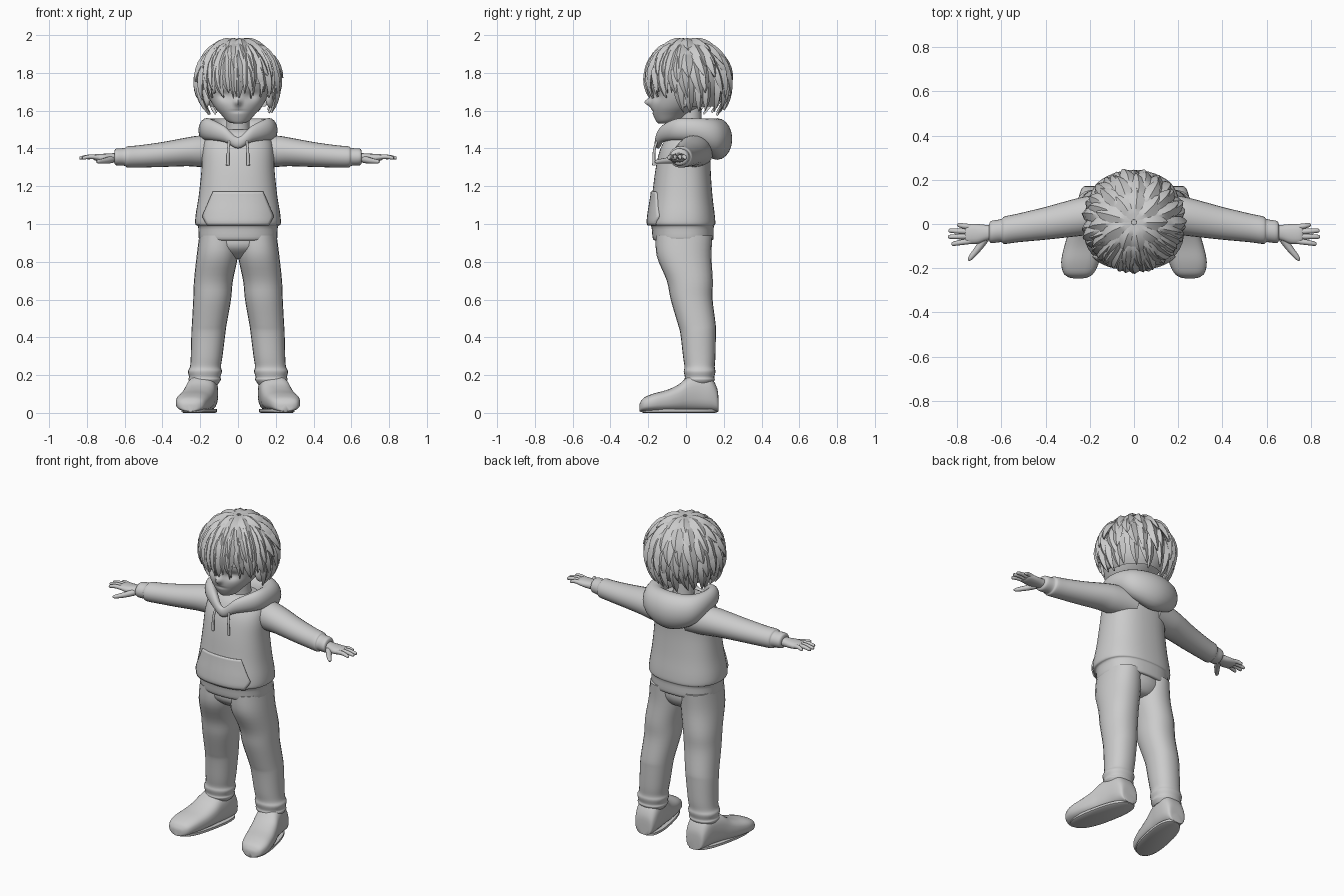
import bpy, bmesh, math, random
from mathutils import Vector

if "Cube" in bpy.data.objects:
    bpy.data.objects.remove(bpy.data.objects["Cube"])

random.seed(4)
X, Y, Z = Vector((1, 0, 0)), Vector((0, 1, 0)), Vector((0, 0, 1))
grey = bpy.data.materials.new("plain grey")
grey.diffuse_color = (0.6, 0.6, 0.6, 1)
grey.use_nodes = True
grey.node_tree.nodes["Principled BSDF"].inputs["Base Color"].default_value = grey.diffuse_color


def finish(name, bm, mirror=False, angle=50):
    bmesh.ops.recalc_face_normals(bm, faces=bm.faces)
    me = bpy.data.meshes.new(name)
    bm.to_mesh(me)
    bm.free()
    me.materials.append(grey)
    ob = bpy.data.objects.new(name, me)
    bpy.context.collection.objects.link(ob)
    bpy.ops.object.select_all(action='DESELECT')
    ob.select_set(True)
    bpy.context.view_layer.objects.active = ob
    bpy.ops.object.shade_smooth_by_angle(angle=math.radians(angle))
    if mirror:
        ob.modifiers.new("mirror", 'MIRROR').use_mirror_merge = False
    return ob


def smooth_keys(keys, sub, closed=False):
    """Catmull-Rom interpolation of key tuples."""
    n, out = len(keys), []
    for i in range(n if closed else n - 1):
        p = [keys[j % n] if closed else keys[min(max(j, 0), n - 1)] for j in range(i - 1, i + 3)]
        for k in range(sub):
            t = k / sub
            out.append(tuple(0.5 * (2 * b + (c - a) * t + (2 * a - 5 * b + 4 * c - d) * t * t
                                    + (3 * b - a - 3 * c + d) * t ** 3) for a, b, c, d in zip(*p)))
    return out if closed else out + [keys[-1]]


def loft(rings, sides=24, power=2.0, closed=False):
    """Skin superellipse rings given as (centre, u axis, v axis)."""
    bm = bmesh.new()
    rows = []
    for c, u, v in rings:
        row = []
        for k in range(sides):
            a = 2 * math.pi * k / sides
            ca, sa = math.cos(a), math.sin(a)
            p = u * math.copysign(abs(ca) ** (2 / power), ca) + v * math.copysign(abs(sa) ** (2 / power), sa)
            row.append(bm.verts.new(c + p))
        rows.append(row)
    for i in range(len(rows) if closed else len(rows) - 1):
        a, b = rows[i], rows[(i + 1) % len(rows)]
        for k in range(sides):
            m = (k + 1) % sides
            bm.faces.new((a[k], a[m], b[m], b[k]))
    if not closed:
        bm.faces.new(rows[0])
        bm.faces.new(rows[-1])
    return bm


def body(keys, u, v, sub=4, **kw):
    """Loft from keys (x, y, z, radius along u, radius along v)."""
    return loft([(Vector(k[:3]), u * k[3], v * k[4]) for k in smooth_keys(keys, sub)], **kw)


def tube(points, radii, sub=4, sides=10):
    keys = smooth_keys([(*p, r) for p, r in zip(points, radii)], sub)
    t = (Vector(points[-1]) - Vector(points[0])).normalized()
    u = t.cross(Z if abs(t.z) < 0.8 else X).normalized()
    v = t.cross(u)
    return loft([(Vector(k[:3]), u * k[3], v * k[3]) for k in keys], sides)


# Hoodie body with gathered hem
torso = finish("hoodie_body", body([
    (0, -.015, .915, .19, .14), (0, -.015, .92, .207, .16), (0, -.018, .985, .211, .165),
    (0, -.022, 1.0, .226, .177), (0, -.022, 1.05, .224, .174), (0, -.02, 1.15, .208, .16),
    (0, -.016, 1.28, .194, .147), (0, -.005, 1.38, .19, .137), (0, .01, 1.44, .178, .125),
    (0, .02, 1.48, .14, .11), (0, .02, 1.5, .09, .08)], X, Y, sides=40, power=2.4))

# Front pocket draped over the body
bm = bmesh.new()
bmesh.ops.create_grid(bm, x_segments=24, y_segments=14, size=1)
for v in bm.verts:
    t = (v.co.y + 1) / 2
    half = .185 - .055 * max(0, t - .25) / .75 - .025 * max(0, .25 - t) / .25
    v.co = Vector((v.co.x * half, -.5, .995 + .175 * t))
pocket = finish("front_pocket", bm)
wrap = pocket.modifiers.new("drape", 'SHRINKWRAP')
wrap.target, wrap.wrap_method = torso, 'PROJECT'
wrap.use_project_x = wrap.use_project_z = False
wrap.use_project_y = True
wrap.use_positive_direction, wrap.use_negative_direction = True, False
thick = pocket.modifiers.new("cloth", 'SOLIDIFY')
thick.thickness, thick.offset = .018, 0

# Hood lying round the neck, heavy at the back
half = [(.07, -.125, 1.475, .026, .042), (.15, -.05, 1.50, .037, .057), (.162, .05, 1.495, .048, .065),
        (.115, .135, 1.465, .072, .093)]
keys = [(0, -.148, 1.43, .018, .03)] + half + [(0, .165, 1.45, .08, .11)]
keys += [(-k[0], *k[1:]) for k in reversed(half)]
rings = []
for k in smooth_keys(keys, 6, True):
    out = Vector((k[0], k[1] - .02, 0)).normalized()
    rings.append((Vector(k[:3]), out * k[3], Z * k[4]))
finish("hood", loft(rings, 20, closed=True))

# Drawstrings
finish("drawstring", tube([(.045, -.15, 1.45), (.052, -.168, 1.39), (.054, -.17, 1.31)],
                          [.007, .007, .009]), True)

# Sleeves with cuffs
finish("sleeve", body([
    (.08, .06, 1.385, .085, .085), (.2, .04, 1.385, .088, .083), (.27, .028, 1.382, .085, .076),
    (.4, .003, 1.368, .074, .066), (.52, -.017, 1.358, .065, .059), (.585, -.028, 1.355, .062, .056),
    (.6, -.03, 1.355, .052, .047), (.645, -.036, 1.355, .05, .044), (.655, -.037, 1.355, .036, .03)],
    Y, Z), True)

# Hands
finish("palm", body([(.63, -.035, 1.352, .03, .026), (.67, -.04, 1.35, .036, .024),
                     (.71, -.045, 1.35, .045, .022), (.75, -.045, 1.352, .044, .018),
                     (.765, -.045, 1.352, .036, .012)], Y, Z, sides=16, power=2.3), True)
for i, (name, tip) in enumerate([("little", (.80, -.004)), ("ring", (.838, -.03)),
                                 ("middle", (.84, -.058)), ("index", (.825, -.09))]):
    y0 = -.014 - .021 * i
    mid = ((.74 + tip[0]) / 2, (y0 + tip[1]) / 2, 1.356)
    finish(name + "_finger", tube([(.735, y0, 1.352), mid, (tip[0] - .006, tip[1], 1.35), (*tip, 1.349)],
                                  [.013, .012, .009, .003]), True)
finish("thumb", tube([(.67, -.06, 1.342), (.7, -.105, 1.335), (.738, -.152, 1.33), (.748, -.166, 1.33)],
                     [.02, .016, .011, .003]), True)

# Trousers
finish("trouser_leg", body([
    (.105, -.01, .94, .1, .15), (.11, -.01, .83, .109, .145), (.13, .02, .7, .103, .122),
    (.137, .03, .6, .1, .111), (.152, .057, .47, .092, .1), (.157, .064, .42, .09, .094),
    (.166, .07, .3, .084, .086), (.172, .072, .245, .082, .08), (.175, .072, .22, .09, .084),
    (.176, .072, .19, .083, .078), (.177, .072, .175, .086, .08), (.177, .072, .15, .07, .065)],
    X, Y, power=2.2), True)
finish("trouser_seat", body([(0, -.012, .95, .18, .14), (0, -.012, .88, .19, .14),
                             (0, 0, .83, .12, .1), (0, 0, .815, .04, .06)], X, Y))

# Shoes, lofted from heel to toe: y, x centre, half width, top height
shoe = [(.172, .175, .04, .07), (.165, .175, .058, .13), (.13, .177, .071, .19), (.07, .184, .077, .205),
        (.01, .197, .081, .19), (-.04, .21, .086, .15), (-.1, .226, .089, .122), (-.17, .243, .086, .103),
        (-.22, .25, .07, .082), (-.24, .252, .045, .06), (-.246, .252, .02, .045)]
finish("shoe", body([(x, y, (h + .008) / 2, w, (h - .008) / 2) for y, x, w, h in shoe],
                    X, Z, sides=28, power=2.7), True)
finish("sole", body([(.205, -.035, 0, .07, .19), (.205, -.035, .006, .08, .205), (.205, -.035, .02, .08, .205)],
                    Vector((1, .0, 0)), Vector((-.2, 1, 0)), sub=1, sides=32, power=2.5), True)

# Neck
finish("neck", body([(0, .03, 1.42, .075, .07), (0, .025, 1.5, .062, .06), (0, .015, 1.64, .062, .065)], X, Y))

# Head with nose and eye sockets pressed into the face
bm = body([(0, -.115, 1.532, .02, .03), (0, -.1, 1.543, .055, .057), (0, -.08, 1.58, .09, .095),
           (0, -.055, 1.62, .125, .13), (0, -.028, 1.67, .153, .16), (0, -.008, 1.73, .17, .187),
           (0, 0, 1.8, .175, .195), (0, 0, 1.88, .15, .17), (0, 0, 1.95, .06, .07)],
          X, Y, sub=6, sides=72)
for v in bm.verts:
    if v.co.y < -.08:
        x, z = abs(v.co.x), v.co.z
        v.co.y -= .034 * math.exp(-(x / .016) ** 2 - ((z - 1.645) / .02) ** 2)
        v.co.y += .022 * math.exp(-((x - .072) / .036) ** 2 - ((z - 1.682) / .026) ** 2)
        v.co.y += .006 * math.exp(-(x / .035) ** 2 - ((z - 1.597) / .006) ** 2)
finish("head", bm)

# Ears
bm = bmesh.new()
bmesh.ops.create_uvsphere(bm, u_segments=20, v_segments=12, radius=1)
for v in bm.verts:
    x, y, z = v.co
    dent = .012 * math.exp(-(y * y + z * z) * 4) if x > 0 else 0
    v.co = (.172 + .024 * x + .012 * y - dent, -.015 + .036 * y, 1.668 + .052 * z)
finish("ear", bm, True)

# Hair cap, open over the face
centre, size = Vector((0, .008, 1.765)), Vector((.203, .207, .203))
bm = bmesh.new()
bmesh.ops.create_uvsphere(bm, u_segments=40, v_segments=28, radius=1)
for v in bm.verts:
    v.co = centre + v.co * size
low = [v for v in bm.verts if v.co.z < (1.73 if v.co.y < -.02 else 1.62)]
bmesh.ops.delete(bm, geom=low, context='VERTS')
finish("hair_cap", bm)


# Hair locks: pointed strips running down the skull in overlapping tiers
def lock(rows_bm, az, start, end, width, lift, swirl):
    rows = []
    for i in range(7):
        s = i / 6
        th = math.radians(start + (end - start) * s)
        ph = az + swirl * s * s
        d = Vector((math.sin(th) * math.cos(ph), math.sin(th) * math.sin(ph), math.cos(th)))
        side = Vector((-math.sin(ph), math.cos(ph), 0))
        c = centre + d * size * (1.02 + lift * s ** 1.6)
        w = width * (.65 + .6 * s) * max(.02, 1 - s ** 2.4)
        h = .022 * max(.05, 1 - s ** 3) * min(1, .3 + 2 * s)
        rows.append([rows_bm.verts.new(p) for p in (c + side * w, c + d * h, c - side * w, c - d * .012)])
    for a, b in zip(rows, rows[1:]):
        for k in range(4):
            rows_bm.faces.new((a[k], a[(k + 1) % 4], b[(k + 1) % 4], b[k]))
    rows_bm.faces.new(rows[0])
    rows_bm.faces.new(rows[-1])


# name, start and end angle from the crown, count, half width, tip lift, back only
tiers = [("crown", 3, 48, 9, .055, .09, False), ("upper", 22, 72, 15, .045, .12, False),
         ("middle", 42, 92, 19, .043, .15, False), ("lower", 62, 113, 22, .038, .15, False),
         ("nape", 85, 136, 24, .034, .2, True)]
for t, (name, start, end, count, width, lift, back) in enumerate(tiers):
    bm = bmesh.new()
    for i in range(count):
        az = 2 * math.pi * (i + .5 * (t % 2)) / count + random.uniform(-.06, .06)
        front = -math.sin(az)
        if back and front > .25:
            continue
        flat = .45 if front > .5 else 1
        lock(bm, az, start, end + random.uniform(-6, 6), width, lift * flat * random.uniform(.7, 1.15),
             random.uniform(.02, .2))
    finish("hair_" + name, bm, angle=40)

# Fringe over the brow
bm = bmesh.new()
for i in range(13):
    az = math.radians(200 + 140 * i / 12)
    lock(bm, az, 20, 111 + random.uniform(-4, 7), .034, .07, random.uniform(-.08, .1))
finish("hair_fringe", bm, angle=40)
